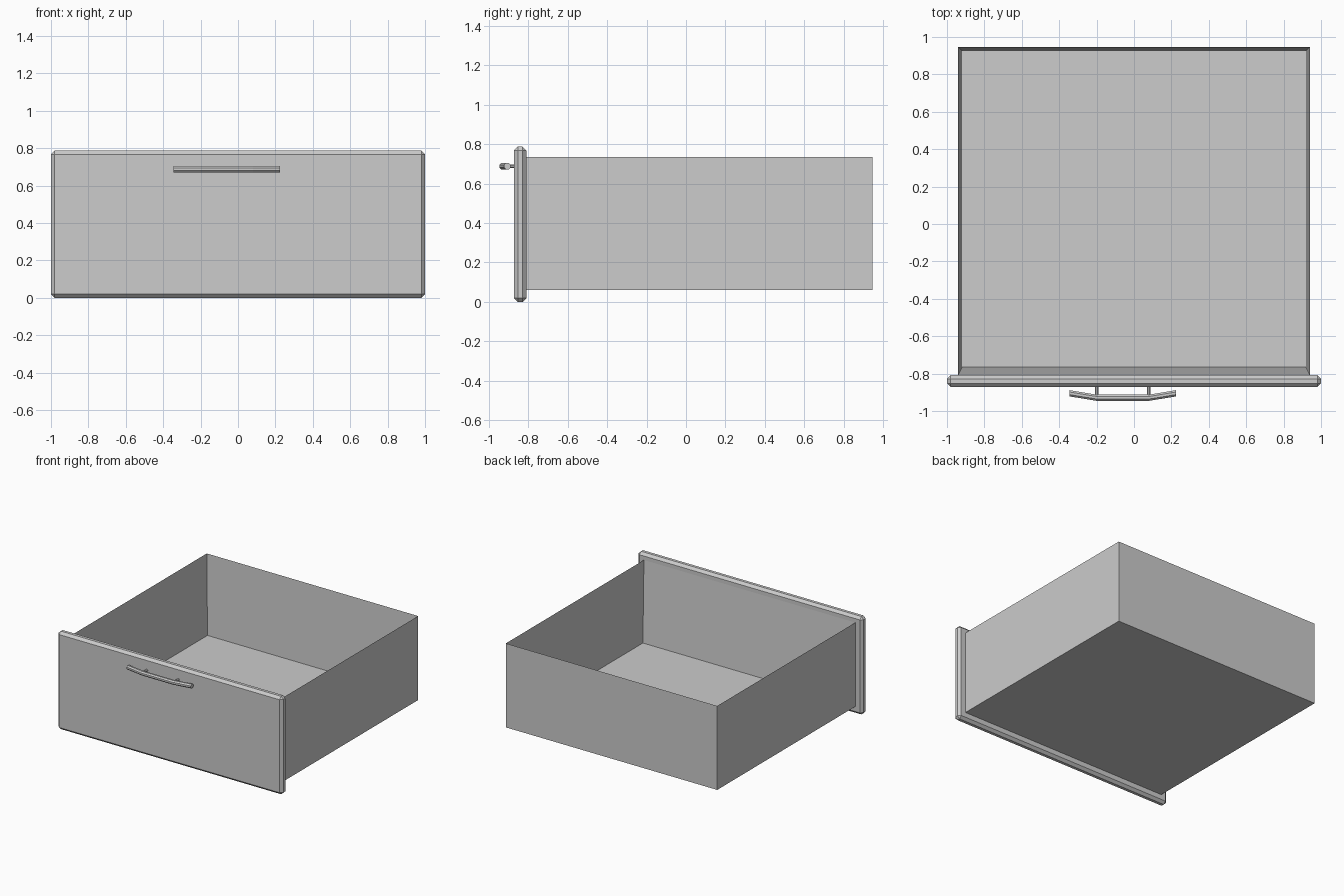
import bpy
import bmesh
from math import sin, cos, pi

cube = bpy.data.objects.get("Cube")
if cube:
    bpy.data.objects.remove(cube, do_unlink=True)

# Single plain grey
grey = bpy.data.materials.new("light grey")
grey.use_nodes = True
colour = (0.604, 0.604, 0.604, 1)
grey.diffuse_color = colour
grey.node_tree.nodes["Principled BSDF"].inputs["Base Color"].default_value = colour


def finish(name, bm):
    bmesh.ops.recalc_face_normals(bm, faces=bm.faces)
    mesh = bpy.data.meshes.new(name)
    bm.to_mesh(mesh)
    bm.free()
    mesh.materials.append(grey)
    obj = bpy.data.objects.new(name, mesh)
    bpy.context.collection.objects.link(obj)
    return obj


def block(low, high):
    bm = bmesh.new()
    bmesh.ops.create_cube(bm, size=1)
    for v in bm.verts:
        for i in range(3):
            v.co[i] = high[i] if v.co[i] > 0 else low[i]
    return bm


def tube(name, rings, axis, radius):
    """Eight-sided tube through ring centres, with rings square to the axis."""
    bm = bmesh.new()
    loops = []
    for centre in rings:
        loop = []
        for k in range(8):
            a = (k + 0.5) * pi / 4
            p = list(centre)
            p[1 - axis] += radius * cos(a)
            p[2] += radius * sin(a)
            loop.append(bm.verts.new(p))
        loops.append(loop)
    for a, b in zip(loops, loops[1:]):
        for k in range(8):
            n = (k + 1) % 8
            bm.faces.new((a[k], a[n], b[n], b[k]))
    bm.faces.new(loops[0])
    bm.faces.new(loops[-1])
    return finish(name, bm)


# Open box: inset the top face, then sink it to the floor
bm = block((-0.94, -0.808, 0.06), (0.94, 0.946, 0.735))
top = max(bm.faces, key=lambda f: f.calc_center_median().z)
bmesh.ops.inset_region(bm, faces=[top], thickness=0.03)
for v in top.verts:
    v.co.z = 0.09
    if v.co.y < 0:
        v.co.y = -0.765
finish("drawer_box", bm)

# Front panel with chamfered edges
panel = finish("front_panel", block((-1, -0.872, 0), (1, -0.808, 0.787)))
bevel = panel.modifiers.new("chamfer", "BEVEL")
bevel.width = 0.02
bevel.segments = 1

# Bowed handle on two posts, set off-centre
mid, height = -0.06, 0.688
bow = [(-0.285, -0.905), (-0.14, -0.929), (0.14, -0.929), (0.285, -0.905)]
tube("handle_bar", [(mid + x, y, height) for x, y in bow], 0, 0.018)
for side, x in (("right", mid - 0.14), ("left", mid + 0.14)):
    tube("handle_post_" + side, [(x, -0.865, height), (x, -0.925, height)], 1, 0.01)
